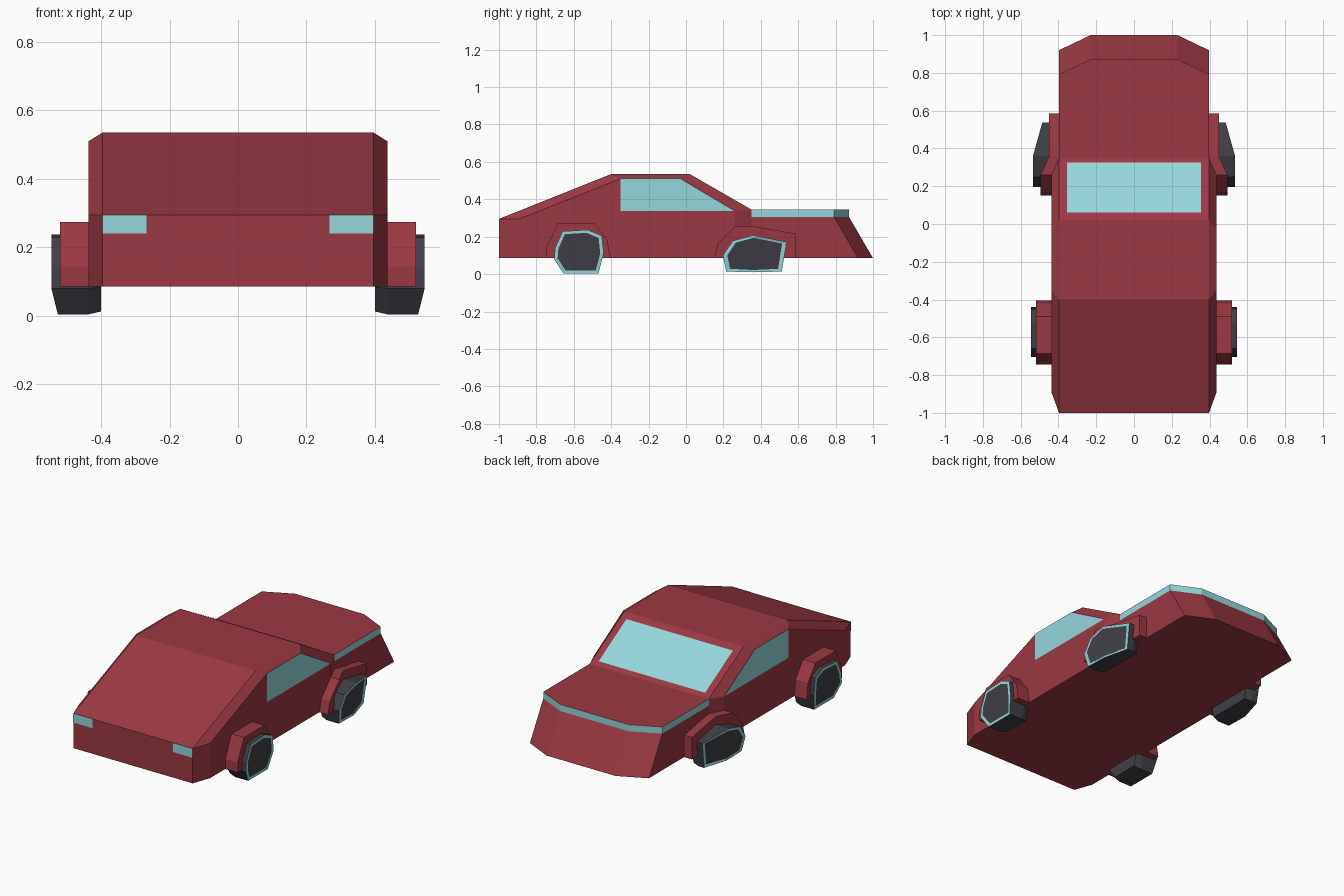
import bpy, bmesh

if "Cube" in bpy.data.objects:
    bpy.data.objects.remove(bpy.data.objects["Cube"])


def material(name, rgb):
    m = bpy.data.materials.new(name)
    m.diffuse_color = (*rgb, 1)
    m.use_nodes = True
    m.node_tree.nodes["Principled BSDF"].inputs["Base Color"].default_value = m.diffuse_color
    return m


RED = material("red_paint", (0.33, 0.04, 0.056))
GLASS = material("pale_glass", (0.30, 0.68, 0.71))
DARK = material("dark_rubber", (0.05, 0.05, 0.062))


def loft(name, rings, mats, mirror=False, caps=(0, 0), bands=(), open_y=None):
    """Skin matching rings of points; caps and bands give material slots."""
    bm = bmesh.new()
    loops = [[bm.verts.new(p) for p in ring] for ring in rings]
    n = len(loops[0])
    for k, (a, b) in enumerate(zip(loops, loops[1:])):
        for i in range(n):
            j = (i + 1) % n
            f = bm.faces.new((a[i], a[j], b[j], b[i]))
            f.material_index = bands[k] if bands else 0
    bm.faces.new(loops[0][::-1]).material_index = caps[0]
    if len(loops) > 1:
        bm.faces.new(loops[-1]).material_index = caps[1]
        bmesh.ops.recalc_face_normals(bm, faces=bm.faces)
    # remove the hidden wall where two shells meet
    if open_y is not None:
        hidden = [f for f in bm.faces if all(abs(v.co.y - open_y) < 1e-4 for v in f.verts)]
        bmesh.ops.delete(bm, geom=hidden, context='FACES')
    return finish(name, bm, mats, mirror)


def panel(name, pts, mat, mirror=False):
    bm = bmesh.new()
    bm.faces.new([bm.verts.new(p) for p in pts])
    return finish(name, bm, [mat], mirror)


def finish(name, bm, mats, mirror):
    me = bpy.data.meshes.new(name)
    bm.to_mesh(me)
    bm.free()
    for m in mats:
        me.materials.append(m)
    ob = bpy.data.objects.new(name, me)
    bpy.context.collection.objects.link(ob)
    if mirror:
        ob.modifiers.new("mirror", 'MIRROR')
    return ob


def section(pts, x):
    return [(x, y, z) for y, z in pts]


# Cabin and nose: centre profile with a smaller side profile forming the chamfer
centre = [(-1, .085), (-1, .295), (-.4, .535), (.02, .535), (.35, .345), (.35, .085)]
side = [(-.89, .085), (-.89, .295), (-.35, .51), (-.03, .51), (.26, .338), (.26, .085)]
loft("cabin_body", [section(side, -.437), section(centre, -.397),
                    section(centre, .397), section(side, .437)], [RED], open_y=.35)


# Rear deck with a light band wrapped around its upper edge
def deck(z, y):
    return [(-.397, .35, z), (.397, .35, z), (.397, y - .08, z),
            (.23, y, z), (-.23, y, z), (-.397, y - .08, z)]


loft("rear_deck", [deck(.085, 1.0), deck(.305, .872), deck(.345, .872)],
     [RED, GLASS], bands=(0, 1), open_y=.35)

# Glass and headlights
panel("rear_window", [(-.355, .06, .515), (.355, .06, .515),
                      (.355, .325, .362), (-.355, .325, .362)][::1], GLASS)
panel("side_window", [(.439, -.35, .338), (.439, .26, .338),
                      (.439, -.03, .51), (.439, -.35, .51)], GLASS, True)
panel("headlight", [(.268, -1.002, .24), (.397, -1.002, .24),
                    (.397, -1.002, .295), (.268, -1.002, .295)], GLASS, True)

# Wheel arches
front_arch = [(-.745, .085), (-.745, .145), (-.685, .274), (-.49, .274), (-.42, .18), (-.405, .085)]
loft("front_arch", [section(front_arch, .40), section(front_arch, .52)], [RED], True)
rear_arch = [(.15, .085), (.17, .16), (.26, .255), (.36, .256), (.585, .217), (.585, .085), (.36, .085), (.26, .085)]
loft("rear_arch", [section(rear_arch, .38),
                   [(.495 if y < .3 else .449, y, z) for y, z in rear_arch]], [RED], True)


# Faceted wheels: tread, pale rim ring, dark hub
def wheel(name, pts, outer):
    cy = (min(p[0] for p in pts) + max(p[0] for p in pts)) / 2
    cz = (min(p[1] for p in pts) + max(p[1] for p in pts)) / 2

    def ring(s, x=None):
        return [(outer(y, z) if x is None else x, cy + (y - cy) * s, cz + (z - cz) * s)
                for y, z in pts]
    loft(name, [ring(.92, .40), ring(1, .44), ring(1), ring(.86)],
         [DARK, GLASS], True, bands=(0, 0, 1))


wheel("front_wheel", [(-.66, .229), (-.525, .237), (-.45, .205), (-.44, .11),
                      (-.468, .003), (-.655, .003), (-.705, .08), (-.70, .14)],
      lambda y, z: .546 - max(0, .08 - z) * .25)
wheel("rear_wheel", [(.197, .10), (.25, .178), (.36, .208), (.538, .172),
                     (.512, .014), (.36, .01), (.215, .014)],
      lambda y, z: .535 - max(0, y - .36) * .28 - max(0, .08 - z) * .2)
